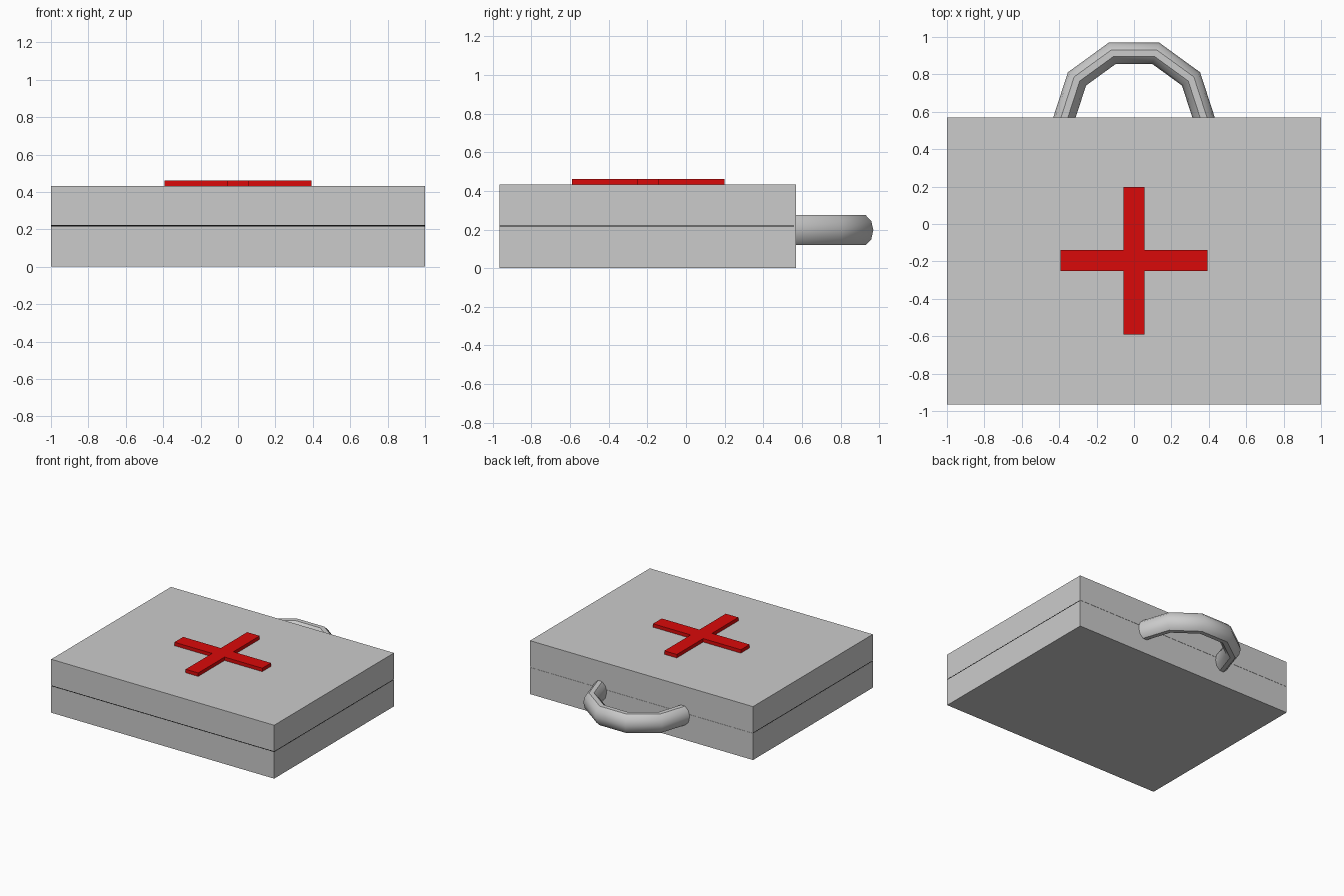
import bpy, bmesh
from math import sin, cos, radians

if "Cube" in bpy.data.objects:
    bpy.data.objects.remove(bpy.data.objects["Cube"], do_unlink=True)


def material(name, color):
    m = bpy.data.materials.new(name)
    m.use_nodes = True
    m.diffuse_color = color
    m.node_tree.nodes["Principled BSDF"].inputs["Base Color"].default_value = color
    return m


grey = material("light grey", (0.6, 0.6, 0.6, 1))
red = material("bright red", (0.7, 0.003, 0.003, 1))
black = material("seam black", (0.005, 0.005, 0.005, 1))


def finish(name, bm, mat):
    bmesh.ops.recalc_face_normals(bm, faces=bm.faces)
    me = bpy.data.meshes.new(name)
    bm.to_mesh(me)
    bm.free()
    me.materials.append(mat)
    ob = bpy.data.objects.new(name, me)
    bpy.context.collection.objects.link(ob)
    return ob


def prism(name, outline, z0, z1, mat):
    bm = bmesh.new()
    face = bm.faces.new([bm.verts.new((x, y, z0)) for x, y in outline])
    ext = bmesh.ops.extrude_face_region(bm, geom=[face])["geom"]
    for v in ext:
        if isinstance(v, bmesh.types.BMVert):
            v.co.z = z1
    return finish(name, bm, mat)


def rect(x, y0, y1):
    return [(-x, y0), (x, y0), (x, y1), (-x, y1)]


# Case halves with a dark seam at front and sides, grey hinge at the back
front, back, seam_low, seam_high, top = -0.965, 0.57, 0.216, 0.222, 0.433
prism("case_base", rect(1, front, back), 0, seam_low, grey)
prism("case_lid", rect(1, front, back), seam_high, top, grey)
prism("seam", rect(0.999, front + 0.001, back - 0.01), seam_low, seam_high, black)
prism("hinge_strip", rect(0.999, back - 0.01, back - 0.002), seam_low, seam_high, grey)

# Raised cross on the lid
a, b, cy = 0.056, 0.394, -0.196
corner = [(b, -a), (b, a), (a, a)]
cross = []
for _ in range(4):
    cross += corner
    corner = [(-y, x) for x, y in corner]
prism("cross", [(x, y + cy) for x, y in cross], top, 0.461, red)

# Carrying handle: half of a ten-sided ring with an oval section
major, sides = 0.377, 10
bm = bmesh.new()
rings = []
for i in range(6):
    t = radians(36 * i)
    ring = []
    for j in range(sides):
        p = radians(36 * j)
        r = major + 0.06 * cos(p)
        ring.append(bm.verts.new((r * cos(t), 0.554 + r * sin(t), 0.197 + 0.081 * sin(p))))
    rings.append(ring)
for r0, r1 in zip(rings, rings[1:]):
    for j in range(sides):
        k = (j + 1) % sides
        bm.faces.new((r0[j], r0[k], r1[k], r1[j]))
bm.faces.new(rings[0])
bm.faces.new(rings[-1])
handle = finish("handle", bm, grey)
bpy.ops.object.select_all(action="DESELECT")
handle.select_set(True)
bpy.context.view_layer.objects.active = handle
bpy.ops.object.shade_smooth_by_angle(angle=radians(40))
